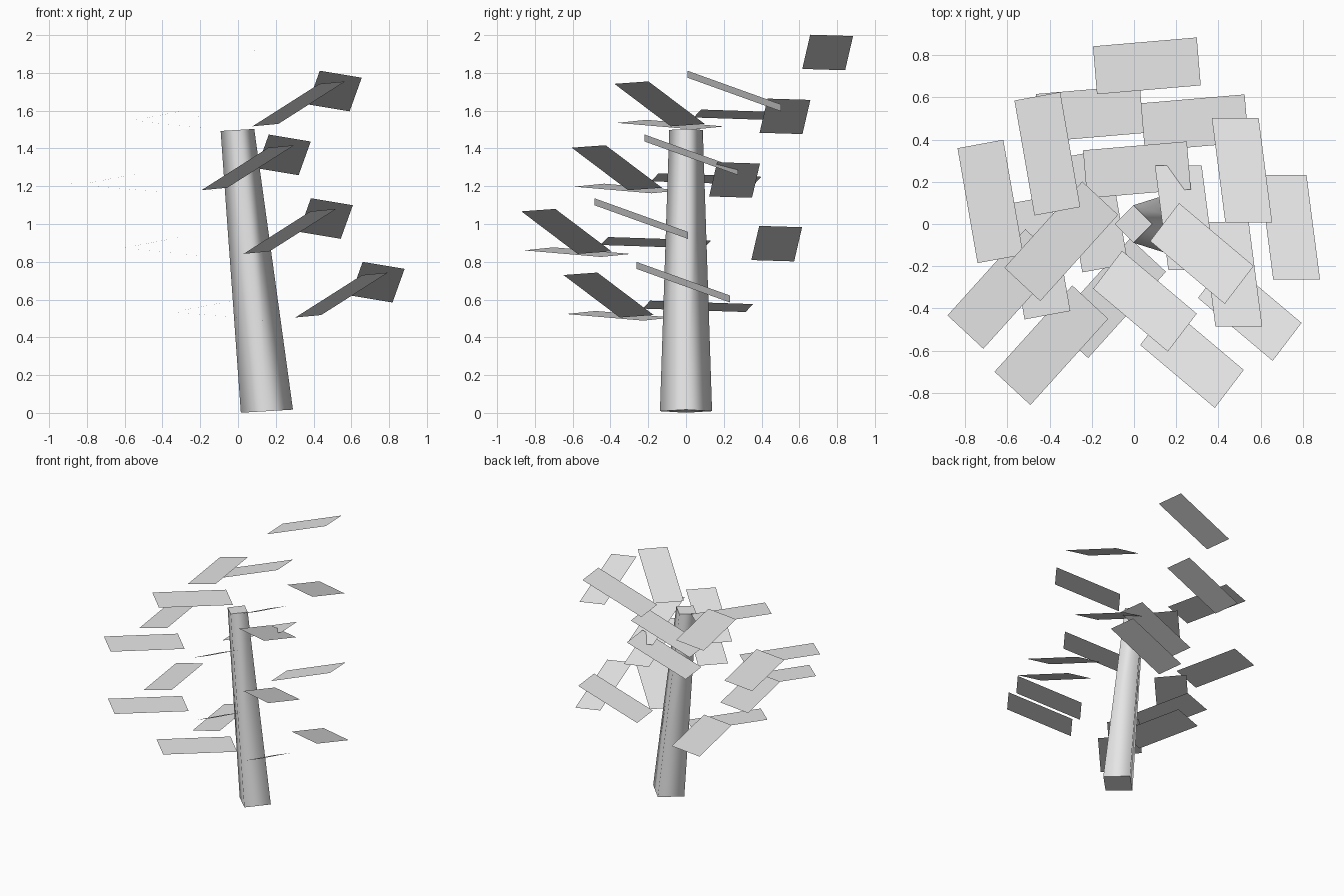
import bpy
import bmesh
from mathutils import Vector

cube = bpy.data.objects.get("Cube")
if cube:
    bpy.data.objects.remove(cube, do_unlink=True)

grey = bpy.data.materials.new("plain_grey")
grey.use_nodes = True
grey.diffuse_color = (0.8, 0.8, 0.8, 1)
for node in grey.node_tree.nodes:
    if node.type == 'BSDF_PRINCIPLED':
        node.inputs["Base Color"].default_value = (0.8, 0.8, 0.8, 1)


def add_object(name, bm):
    mesh = bpy.data.meshes.new(name)
    bm.to_mesh(mesh)
    bm.free()
    mesh.materials.append(grey)
    obj = bpy.data.objects.new(name, mesh)
    bpy.context.collection.objects.link(obj)
    return obj


def ring(bm, centre, radius, tilt):
    """Four corners on the x and y axes, rising slightly towards +x."""
    dirs = [(1, 0), (0, 1), (-1, 0), (0, -1)]
    c = Vector(centre)
    return [bm.verts.new(c + radius * Vector((x, y, x * tilt))) for x, y in dirs]


# Trunk: leaning, tapered, four-sided, smooth sides and crisp flat caps
bm = bmesh.new()
low = ring(bm, (0.153, 0, 0.009), 0.138, 0.06)
high = ring(bm, (-0.003, 0, 1.498), 0.089, 0.06)
for i in range(4):
    j = (i + 1) % 4
    side = bm.faces.new((low[i], low[j], high[j], high[i]))
    side.smooth = True
for cap in (bm.faces.new(low[::-1]), bm.faces.new(high)):
    for edge in cap.edges:
        edge.smooth = False
add_object("trunk", bm)

# One tier of leaves: centre, length vector, width vector
LEAVES = {
    "back_leaf": ((0.061, 0.75, 1.908), (0.492, 0.042, 0.181), (0.019, -0.227, 0.007)),
    "front_left_leaf": ((0.322, -0.14, 1.636), (0.354, -0.298, 0.225), (-0.137, -0.18, -0.013)),
    "left_leaf": ((0.512, 0.255, 1.704), (-0.064, 0.495, -0.178), (0.222, 0, -0.037)),
    "right_leaf": ((-0.411, 0.333, 1.576), (0.095, -0.545, 0.018), (0.217, 0.04, 0.042)),
    "front_right_leaf": ((-0.345, -0.082, 1.526), (-0.369, -0.409, 0.035), (0.17, -0.158, -0.016)),
}
# The same tier repeats down the trunk
TIERS = [(0, 0, 0), (-0.27, -0.226, -0.338), (-0.047, -0.493, -0.675), (0.227, -0.27, -1.012)]

for number, shift in enumerate(TIERS, 1):
    for name, (centre, length, width) in LEAVES.items():
        c = Vector(centre) + Vector(shift)
        u, v = Vector(length) / 2, Vector(width) / 2
        bm = bmesh.new()
        face = bm.faces.new([bm.verts.new(p) for p in (c - u - v, c + u - v, c + u + v, c - u + v)])
        face.normal_update()
        if face.normal.z < 0:
            face.normal_flip()
        add_object(f"{name}_{number}", bm)
